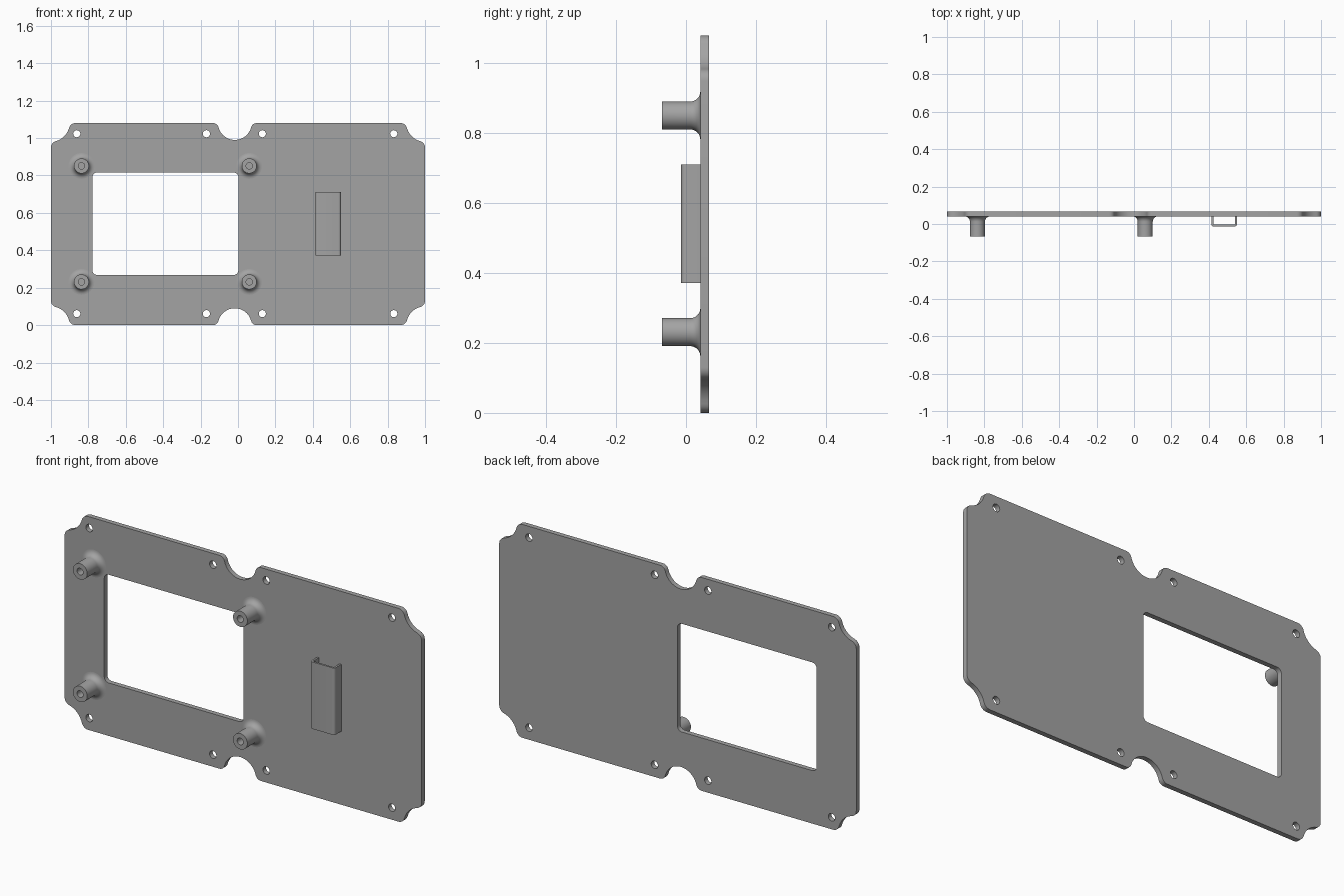
import bpy, bmesh, math
from math import sin, cos, pi, atan2, sqrt

if "Cube" in bpy.data.objects:
    bpy.data.objects.remove(bpy.data.objects["Cube"])

H = 1.08                 # plate height
Y0, Y1 = 0.041, 0.066    # plate front and back

grey = bpy.data.materials.new("plain grey")
grey.diffuse_color = (0.37, 0.37, 0.37, 1)
grey.use_nodes = True
grey.node_tree.nodes["Principled BSDF"].inputs["Base Color"].default_value = grey.diffuse_color


def arc(cx, cz, r, a0, a1, n):
    return [(cx + r * cos(a0 + (a1 - a0) * i / n), cz + r * sin(a0 + (a1 - a0) * i / n))
            for i in range(n + 1)]


def circle(cx, cz, r, n=24):
    return arc(cx, cz, r, 0, 2 * pi, n)[:-1]


def rounded_rect(x0, x1, z0, z1, r):
    pts = []
    for cx, cz, a in ((x1 - r, z1 - r, 0), (x0 + r, z1 - r, pi / 2),
                      (x0 + r, z0 + r, pi), (x1 - r, z0 + r, 1.5 * pi)):
        pts += arc(cx, cz, r, a, a + pi / 2, 6)
    return pts


def finish(obj, angle=30):
    obj.data.materials.clear()
    obj.data.materials.append(grey)
    bpy.ops.object.select_all(action='DESELECT')
    obj.select_set(True)
    bpy.context.view_layer.objects.active = obj
    bpy.ops.object.shade_smooth_by_angle(angle=math.radians(angle))


def mesh_object(name, bm):
    bmesh.ops.remove_doubles(bm, verts=bm.verts, dist=1e-5)
    bmesh.ops.recalc_face_normals(bm, faces=bm.faces)
    me = bpy.data.meshes.new(name)
    bm.to_mesh(me)
    bm.free()
    obj = bpy.data.objects.new(name, me)
    bpy.context.collection.objects.link(obj)
    finish(obj)
    return obj


# Plate outline: scooped corners and a scooped notch, all with rounded shoulders
def top_notch(cx, R, r):
    dx = sqrt((R + r) ** 2 - r ** 2)
    t = atan2(r, dx)
    return (arc(cx - dx, H - r, r, pi / 2, t, 6)
            + arc(cx, H, R, pi + t, 2 * pi - t, 20)[1:-1]
            + arc(cx + dx, H - r, r, pi - t, pi / 2, 6))


def right_corner(R, r):
    dx = sqrt((R + r) ** 2 - r ** 2)
    t = atan2(r, dx)
    return (arc(1 - dx, H - r, r, pi / 2, t, 6)
            + arc(1, H, R, pi + t, 1.5 * pi - t, 10)[1:-1]
            + arc(1 - r, H - dx, r, pi / 2 - t, 0, 6))


corner = right_corner(0.10, 0.035)
top = [(-x, z) for x, z in reversed(corner)] + top_notch(-0.017, 0.09, 0.03) + corner
outline = top + [(x, H - z) for x, z in reversed(top)]

# Plate with window and screw holes
loops = [outline, rounded_rect(-0.778, 0.002, 0.268, 0.816, 0.025)]
for x in (-0.862, -0.169, 0.13, 0.833):
    for z in (0.061, 1.023):
        loops.append(circle(x, z, 0.019))
cu = bpy.data.curves.new("plate_profile", 'CURVE')
cu.dimensions = '2D'
cu.fill_mode = 'BOTH'
cu.extrude = (Y1 - Y0) / 2
for pts in loops:
    sp = cu.splines.new('POLY')
    sp.points.add(len(pts) - 1)
    for p, (x, z) in zip(sp.points, pts):
        p.co = (x, z, 0, 1)
    sp.use_cyclic_u = True
tmp = bpy.data.objects.new("plate_profile", cu)
bpy.context.collection.objects.link(tmp)
bpy.context.view_layer.update()
flat = bpy.data.meshes.new_from_object(tmp.evaluated_get(bpy.context.evaluated_depsgraph_get()))
bpy.data.objects.remove(tmp)
bm = bmesh.new()
bm.from_mesh(flat)
for v in bm.verts:
    x, z, d = v.co
    v.co = (x, (Y0 + Y1) / 2 - d, z)
mesh_object("plate", bm)


# Standoffs: turned profile with blind hole and flared foot
def standoff(name, cx, cz):
    tip, r, f, hole = -0.068, 0.04, 0.029, 0.017
    prof = [(0, 0.02), (hole, 0.02), (hole, tip), (r, tip)]
    prof += [(r + f - f * cos(a), Y0 - f + f * sin(a)) for a in [i * pi / 16 for i in range(9)]]
    prof.append((0, Y0))
    n = 40
    bm = bmesh.new()
    rings = [[bm.verts.new((cx + q * cos(2 * pi * i / n), y, cz + q * sin(2 * pi * i / n)))
              for i in range(n)] if q else [bm.verts.new((cx, y, cz))] for q, y in prof]
    for a, b in zip(rings, rings[1:]):
        for i in range(n):
            j = (i + 1) % n
            if len(a) == 1:
                bm.faces.new((a[0], b[i], b[j]))
            elif len(b) == 1:
                bm.faces.new((a[i], b[0], a[j]))
            else:
                bm.faces.new((a[i], b[i], b[j], a[j]))
    mesh_object(name, bm)


for side, x in (("left", -0.837), ("right", 0.06)):
    for level, z in (("lower", 0.231), ("upper", 0.851)):
        standoff(f"standoff_{level}_{side}", x, z)

# Cable loop: thin channel open at top and bottom
xa, xb, yf, w, ro = 0.414, 0.55, -0.014, 0.010, 0.013


def channel(inset, r):
    a, b, y = xa + inset, xb - inset, yf + inset
    return ([(a, Y0)] + arc(a + r, y + r, r, pi, 1.5 * pi, 5)
            + arc(b - r, y + r, r, 1.5 * pi, 2 * pi, 5) + [(b, Y0)])


outer, inner = channel(0, ro), channel(w, ro - w)
bm = bmesh.new()
low = [[bm.verts.new((x, y, 0.372)) for x, y in p] for p in (outer, inner)]
base = [bm.faces.new((low[0][i], low[0][i + 1], low[1][i + 1], low[1][i]))
        for i in range(len(outer) - 1)]
ext = bmesh.ops.extrude_face_region(bm, geom=base, use_keep_orig=True)
for v in ext["geom"]:
    if isinstance(v, bmesh.types.BMVert):
        v.co.z = 0.711
mesh_object("cable_loop", bm)
